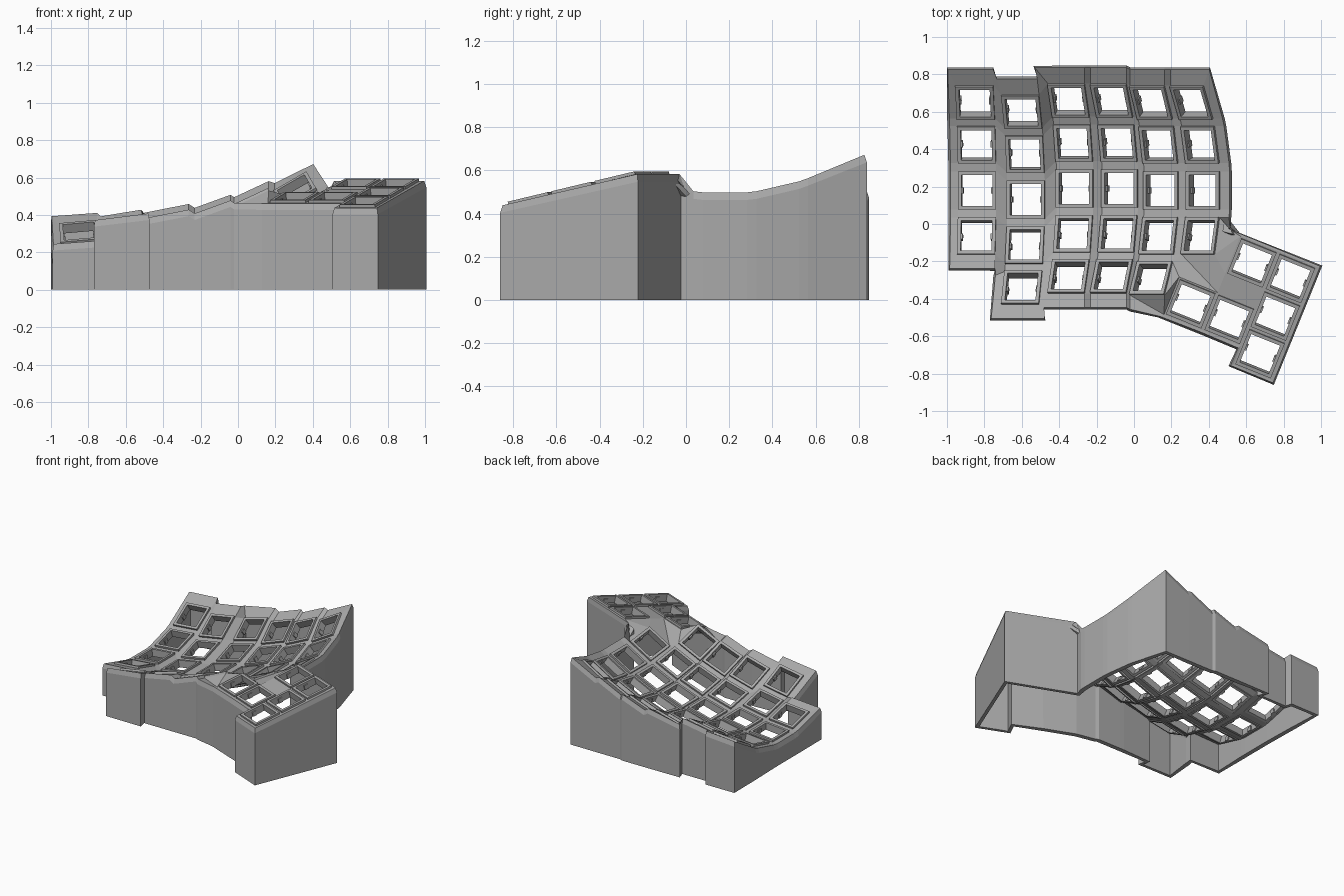
import bpy, bmesh
from math import radians, sin, cos
from mathutils import Matrix, Vector

cube = bpy.data.objects.get("Cube")
if cube:
    bpy.data.objects.remove(cube)

grey = bpy.data.materials.new("plain grey")
grey.use_nodes = True
GREY = (0.4, 0.4, 0.4, 1)
grey.diffuse_color = GREY
grey.node_tree.nodes["Principled BSDF"].inputs["Base Color"].default_value = GREY

HALF, HOLE = 0.102, 0.083       # key socket outer and inner half sizes
RADIUS, STEP = 0.93, 15         # curve of each column
PITCH, SINK = 0.222, -0.015     # thumb spacing, web depth below socket tops


def finish(bm, name):
    mesh = bpy.data.meshes.new(name)
    bm.to_mesh(mesh)
    bm.free()
    mesh.materials.append(grey)
    ob = bpy.data.objects.new(name, mesh)
    bpy.context.collection.objects.link(ob)
    return ob


def box(bm, matrix, centre, size):
    m = matrix @ Matrix.Translation(centre) @ Matrix.Diagonal((*size, 1))
    bmesh.ops.create_cube(bm, size=1, matrix=m)


def socket(name, m):
    """Square socket with a through hole and two side clips."""
    bm = bmesh.new()
    rings = []
    for h, z in ((HALF, 0), (HOLE, 0), (HOLE, -0.055), (HALF, -0.055)):
        rings.append([bm.verts.new(m @ Vector((sx * h, sy * h, z)))
                      for sx, sy in ((-1, -1), (1, -1), (1, 1), (-1, 1))])
    for k in range(4):
        a, b = rings[k], rings[(k + 1) % 4]
        for i in range(4):
            j = (i + 1) % 4
            bm.faces.new((a[i], a[j], b[j], b[i]))
    bmesh.ops.recalc_face_normals(bm, faces=bm.faces)
    for s in (-1, 1):
        box(bm, m, (s * HOLE, 0, -0.036), (0.016, 0.032, 0.036))
    finish(bm, name)


# Columns: x, y, z of the middle key, and number of rows
columns = [(-0.84, 0.18, 0.19, 4), (-0.58, 0.13, 0.20, 5), (-0.32, 0.19, 0.225, 5),
           (-0.08, 0.19, 0.27, 5), (0.14, 0.18, 0.34, 5), (0.365, 0.18, 0.43, 4)]
keys = {}
for c, (x, y, z, rows) in enumerate(columns):
    for r in range(rows):
        t = radians((2 - r) * STEP)
        keys[c, r] = (Matrix.Translation((x, y, z))
                      @ Matrix.Rotation(-radians(5 + 5 * c), 4, 'Y')
                      @ Matrix.Translation((0, RADIUS * sin(t), RADIUS * (1 - cos(t))))
                      @ Matrix.Rotation(t, 4, 'X'))
        socket(f"key_socket_{c}_{r}", keys[c, r])

# Thumb cluster on its own tilted plane
thumb = (Matrix.Translation((0.63, -0.21, 0.573)) @ Matrix.Rotation(radians(-22), 4, 'Z')
         @ Matrix.Rotation(radians(12.5), 4, 'X'))
thumb_keys = [(0, 0), (1, 0), (1, -1), (1, -2), (0, -1.5), (-1, -1.5)]
for i, (u, v) in enumerate(thumb_keys):
    socket(f"thumb_socket_{i}", thumb @ Matrix.Translation((u * PITCH, v * PITCH, 0)))

# Case: webs between sockets, lip and walls
bm = bmesh.new()
corner = {}
for (c, r), m in keys.items():
    for name, sx, sy in (("BL", -1, -1), ("BR", 1, -1), ("TR", 1, 1), ("TL", -1, 1)):
        corner[c, r, name] = bm.verts.new(m @ Vector((sx * HALF, sy * HALF, SINK)))
K = lambda c, r, n: corner[c, r, n]
lattice = {}


def T(u, v):
    if (u, v) not in lattice:
        lattice[u, v] = bm.verts.new(thumb @ Vector((u * PITCH, v * PITCH, SINK)))
    return lattice[u, v]


def face(*verts):
    return bm.faces.new(verts)


for c, r in keys:
    if (c, r + 1) in keys:
        face(K(c, r + 1, "TL"), K(c, r + 1, "TR"), K(c, r, "BR"), K(c, r, "BL"))
    if (c + 1, r) in keys:
        face(K(c, r, "BR"), K(c + 1, r, "BL"), K(c + 1, r, "TL"), K(c, r, "TR"))
    if (c + 1, r + 1) in keys and (c, r + 1) in keys and (c + 1, r) in keys:
        face(K(c, r + 1, "TR"), K(c + 1, r + 1, "TL"), K(c + 1, r, "BL"), K(c, r, "BR"))

# Thumb plate with square openings
signs = ((-1, -1), (1, -1), (1, 1), (-1, 1))
for u, v in thumb_keys:
    outer = [T(u + sx / 2, v + sy / 2) for sx, sy in signs]
    inner = [bm.verts.new(thumb @ Vector((u * PITCH + sx * HOLE, v * PITCH + sy * HOLE, SINK)))
             for sx, sy in signs]
    for i in range(4):
        j = (i + 1) % 4
        face(outer[i], outer[j], inner[j], inner[i])
face(T(-.5, -1), T(.5, -1), T(.5, -.5), T(-.5, -.5))

# Bridge between columns and thumb cluster
p1, p2, p3, p4 = K(4, 4, "BR"), K(4, 4, "TR"), K(5, 3, "BL"), K(5, 3, "BR")
t1, t2, t3, t4, t5 = T(-.5, .5), T(-.5, -.5), T(-.5, -1), T(-1.5, -1), T(-1.5, -2)
face(K(4, 4, "BL"), t5, p1)
face(p1, t5, t4)
face(p1, t4, p2)
face(p2, t4, t3, p3)
face(p3, t3, t2, p4)
face(p4, t2, t1)
face(p4, t1, K(5, 3, "TR"))
face(K(4, 3, "BR"), p2, p3)
face(K(0, 3, "BR"), K(1, 4, "TL"), K(1, 3, "BL"))

# Rim loop: inner vertex with lip offset
F, B = -0.075, 0.085
rim = [(K(0, 3, "BL"), -.04, F, .02), (K(0, 3, "BR"), 0, F, .02),
       (K(1, 4, "TL"), -.05, -.02, 0), (K(1, 4, "BL"), -.055, F, .03),
       (K(1, 4, "BR"), .03, F, .03), (K(2, 4, "BL"), -.02, F, .03)]
rim += [(K(c, 4, n), 0, F, .02) for c, n in ((2, "BR"), (3, "BL"), (3, "BR"), (4, "BL"))]
rim += [(t5, -.02, -.01, 0), (T(-.5, -2), -.005, -.012, 0), (T(.5, -2), -.015, -.012, 0),
        (T(.5, -2.5), -.015, -.005, 0), (T(1.5, -2.5), .006, -.015, 0),
        (T(1.5, .5), .015, .005, 0), (t1, -.055, .035, 0)]
for r in (3, 2, 1, 0):
    if r < 3:
        rim.append((K(5, r, "BR"), .05, 0, .03))
    rim.append((K(5, r, "TR"), .05, 0, .03) if r else (K(5, 0, "TR"), .03, B, .05))
for c in range(5, -1, -1):
    if c < 5:
        rim.append((K(c, 0, "TR"), -.01 if c == 1 else 0, B, .05))
    rim.append((K(c, 0, "TL"), {0: -.04, 1: -.025, 2: -.07}.get(c, 0), B, .05))
for r in range(4):
    if r:
        rim.append((K(0, r, "TL"), -.04, 0, 0))
    if r < 3:
        rim.append((K(0, r, "BL"), -.04, 0, 0))

loops = []
for vert, dx, dy, dz in rim:
    top = vert.co + Vector((dx, dy, dz))
    low = top + Vector((dx, dy, 0)).normalized() * 0.012 - Vector((0, 0, 0.035))
    loops.append([vert] + [bm.verts.new(p) for p in (top, low, (low.x, low.y, 0))])
for a, b in zip(loops, loops[1:] + loops[:1]):
    for k in range(3):
        face(a[k], a[k + 1], b[k + 1], b[k])
bmesh.ops.recalc_face_normals(bm, faces=bm.faces)
bm.normal_update()
if sum(f.normal.z * f.calc_area() for f in bm.faces) < 0:
    bmesh.ops.reverse_faces(bm, faces=bm.faces)
case = finish(bm, "case_shell")
shell = case.modifiers.new("thickness", 'SOLIDIFY')
shell.thickness = 0.035
shell.offset = -1
